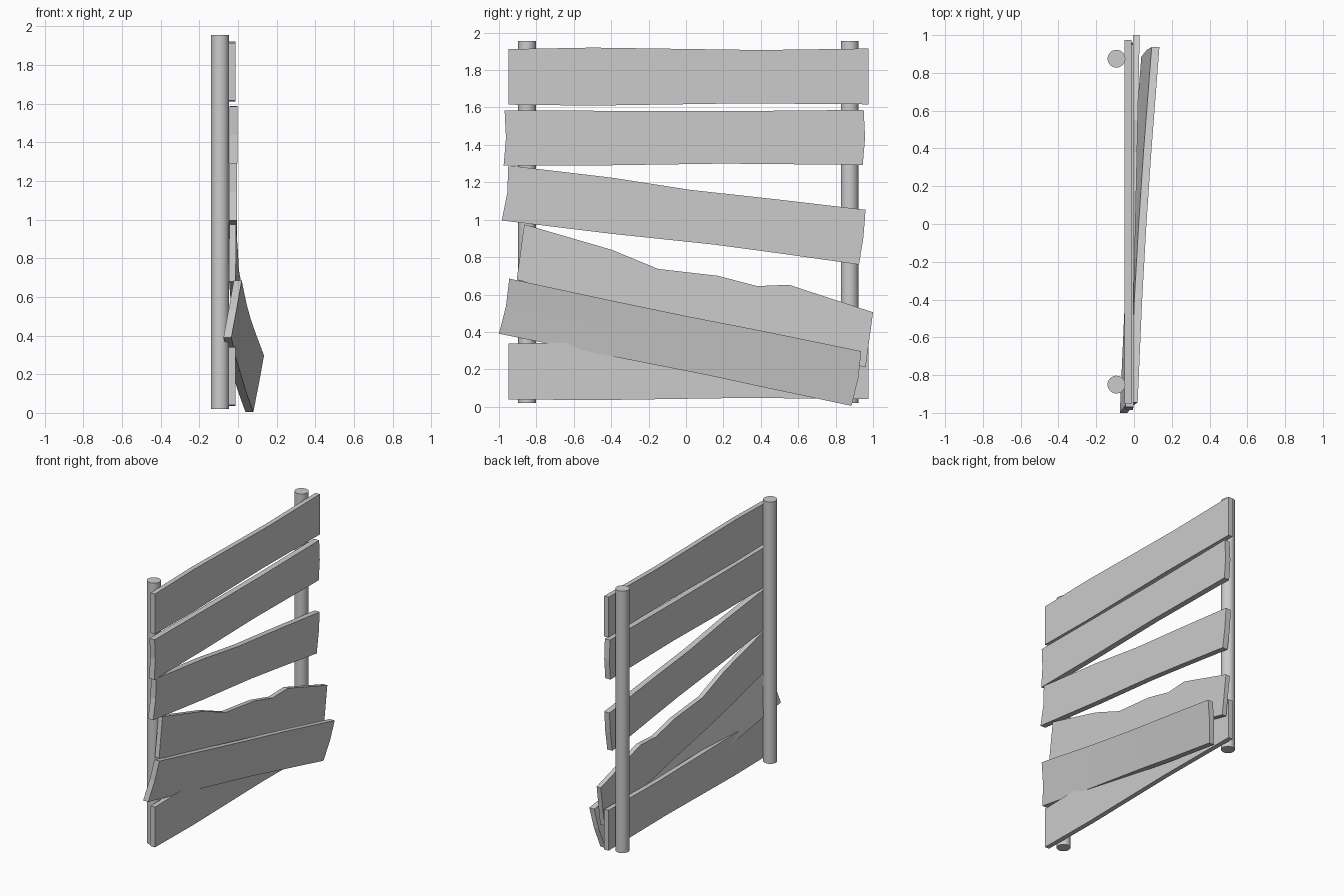
import bpy, bmesh

if "Cube" in bpy.data.objects:
    bpy.data.objects.remove(bpy.data.objects["Cube"])


def post(name, y):
    bpy.ops.mesh.primitive_cylinder_add(vertices=32, radius=0.047, depth=1.935,
                                        location=(-0.093, y, 0.9875))
    ob = bpy.context.object
    ob.name = name
    bpy.ops.object.shade_smooth_by_angle()


def plank(name, top, bottom, bow, face, thick=0.035, dz=0.0):
    """Board from matching top/bottom (y, z) edges; face(y, z) gives the outer x.
    bow = y shift of the middle of the left and right ends."""
    bm = bmesh.new()
    n = len(top)
    rows = [[], [], []]
    for i, ((ty, tz), (by, bz)) in enumerate(zip(top, bottom)):
        shift = bow[0] if i == 0 else bow[1] if i == n - 1 else 0
        pts = [(ty, tz), ((ty + by) / 2 + shift, (tz + bz) / 2), (by, bz)]
        for row, (y, z) in zip(rows, pts):
            row.append(bm.verts.new((face(y, z) - thick, y, z + dz)))
    faces = [bm.faces.new((rows[r][i], rows[r][i + 1], rows[r + 1][i + 1], rows[r + 1][i]))
             for r in range(2) for i in range(n - 1)]
    # thicken towards the front face
    ext = bmesh.ops.extrude_face_region(bm, geom=faces, use_keep_orig=True)
    new = [v for v in ext["geom"] if isinstance(v, bmesh.types.BMVert)]
    bmesh.ops.translate(bm, verts=new, vec=(thick, 0, 0))
    bmesh.ops.recalc_face_normals(bm, faces=bm.faces)
    me = bpy.data.meshes.new(name)
    bm.to_mesh(me)
    bm.free()
    bpy.context.collection.objects.link(bpy.data.objects.new(name, me))


# posts
post("left_post", -0.85)
post("right_post", 0.875)

# top and bottom boards share one shape
edge_top = [(-0.95, 1.912), (-0.5, 1.92), (0.4, 1.907), (0.975, 1.915)]
edge_bot = [(-0.95, 1.615), (-0.5, 1.61), (0.3, 1.622), (0.975, 1.617)]
for name, dz in (("top_board", 0.0), ("bottom_board", -1.575)):
    plank(name, edge_top, edge_bot, (0, 0), lambda y, z: -0.014, dz=dz)

# second board
plank("second_board",
      [(-0.97, 1.585), (-0.4, 1.582), (0.2, 1.58), (0.95, 1.587)],
      [(-0.975, 1.29), (-0.4, 1.291), (0.2, 1.3), (0.945, 1.293)],
      (0.01, 0.01), lambda y, z: -0.002, 0.042)

# third board, sloping
plank("third_board",
      [(-0.95, 1.29), (-0.4, 1.225), (0.02, 1.16), (0.5, 1.107), (0.96, 1.053)],
      [(-0.985, 0.996), (-0.4, 0.925), (0.15, 0.867), (0.5, 0.82), (0.925, 0.76)],
      (0.012, 0.006), lambda y, z: -0.004, 0.042)

# broken board with a chipped upper edge
plank("broken_board",
      [(-0.865, 0.975), (-0.4, 0.84), (-0.15, 0.737), (0.17, 0.7),
       (0.38, 0.645), (0.55, 0.652), (1.0, 0.505)],
      [(-0.905, 0.68), (-0.48, 0.56), (-0.2, 0.49), (0.12, 0.42),
       (0.34, 0.365), (0.5, 0.33), (0.96, 0.21)],
      (0, 0), lambda y, z: 0.008 + 0.022 * y, 0.034)

# fallen board, leaning outwards
plank("fallen_board",
      [(-0.945, 0.685), (-0.4, 0.568), (0.0, 0.485), (0.4, 0.407), (0.937, 0.297)],
      [(-1.0, 0.39), (-0.45, 0.28), (0.12, 0.168), (0.4, 0.107), (0.885, 0.005)],
      (0.01, 0.01),
      lambda y, z: -0.005 + 0.096 * y + 0.168 * z + 0.012 * (y * y - 0.9), 0.041)
